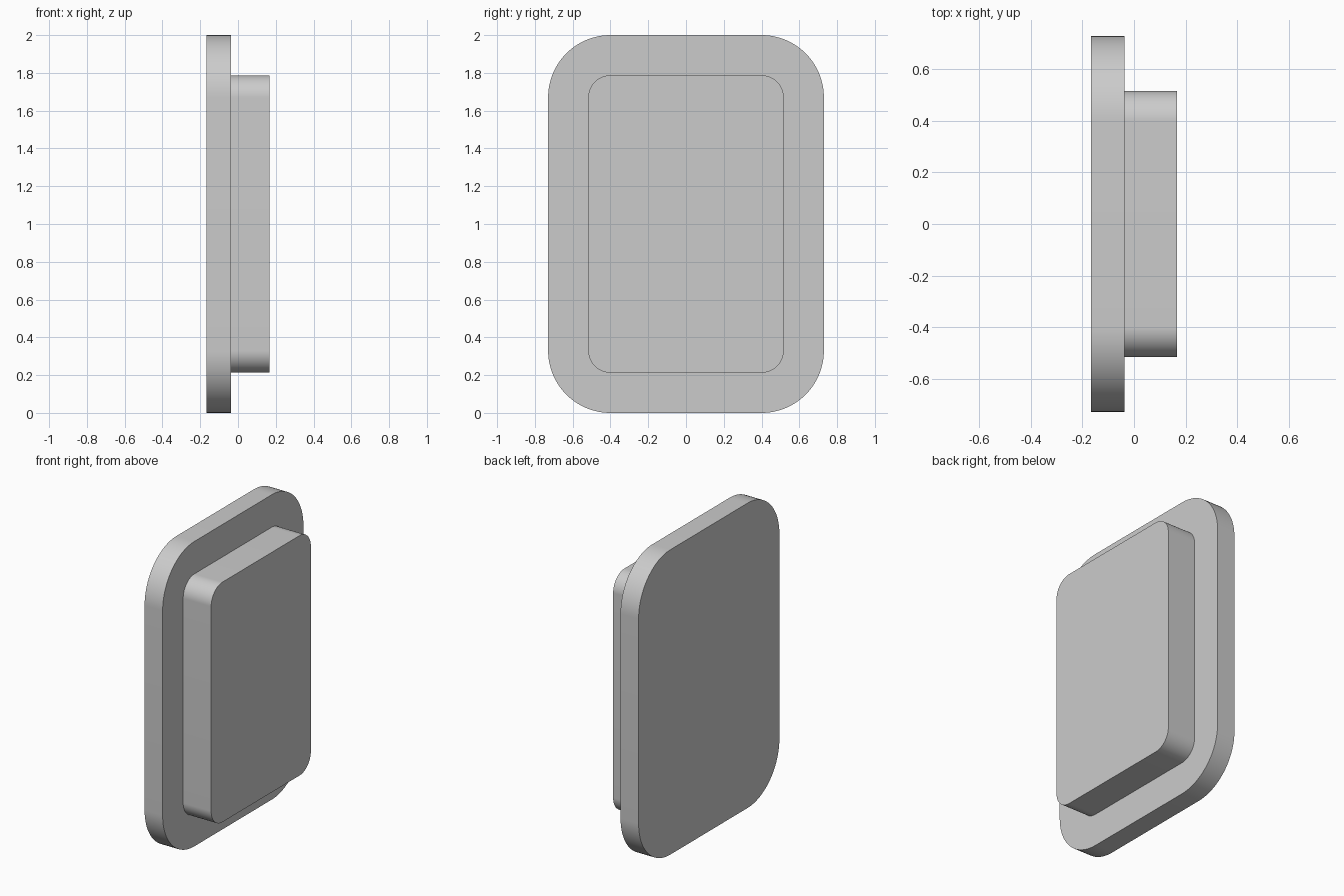
import bpy, bmesh, math

cube = bpy.data.objects.get("Cube")
if cube:
    bpy.data.objects.remove(cube, do_unlink=True)

# Single plain grey finish
GREY = (0.6, 0.6, 0.6, 1.0)
grey = bpy.data.materials.new("plain_grey")
grey.use_nodes = True
grey.diffuse_color = GREY
grey.node_tree.nodes["Principled BSDF"].inputs["Base Color"].default_value = GREY

# Both plates share the same corner arc centres
ARC_Y, ARC_Z, MID_Z = 0.4, 0.67, 1.0
STEPS = 24


def rounded_plate(name, x_back, x_front, radius):
    """Rounded rectangle in the YZ plane, extruded along X."""
    bm = bmesh.new()
    ring = []
    for quarter, (sy, sz) in enumerate([(1, 1), (-1, 1), (-1, -1), (1, -1)]):
        for i in range(STEPS + 1):
            a = (quarter + i / STEPS) * math.pi / 2
            ring.append(bm.verts.new((x_back,
                                      sy * ARC_Y + radius * math.cos(a),
                                      MID_Z + sz * ARC_Z + radius * math.sin(a))))
    base = bm.faces.new(ring)
    grown = bmesh.ops.extrude_face_region(bm, geom=[base], use_keep_orig=True)
    moved = [g for g in grown["geom"] if isinstance(g, bmesh.types.BMVert)]
    bmesh.ops.translate(bm, verts=moved, vec=(x_front - x_back, 0, 0))
    bmesh.ops.recalc_face_normals(bm, faces=bm.faces)
    mesh = bpy.data.meshes.new(name)
    bm.to_mesh(mesh)
    bm.free()
    mesh.materials.append(grey)
    obj = bpy.data.objects.new(name, mesh)
    bpy.context.collection.objects.link(obj)
    bpy.ops.object.select_all(action='DESELECT')
    obj.select_set(True)
    bpy.context.view_layer.objects.active = obj
    bpy.ops.object.shade_smooth_by_angle(angle=math.radians(30))
    return obj


# Wide flange and the narrower raised block on its +x face
rounded_plate("flange_plate", -0.167, -0.036, 0.33)
rounded_plate("raised_block", -0.036, 0.167, 0.117)
